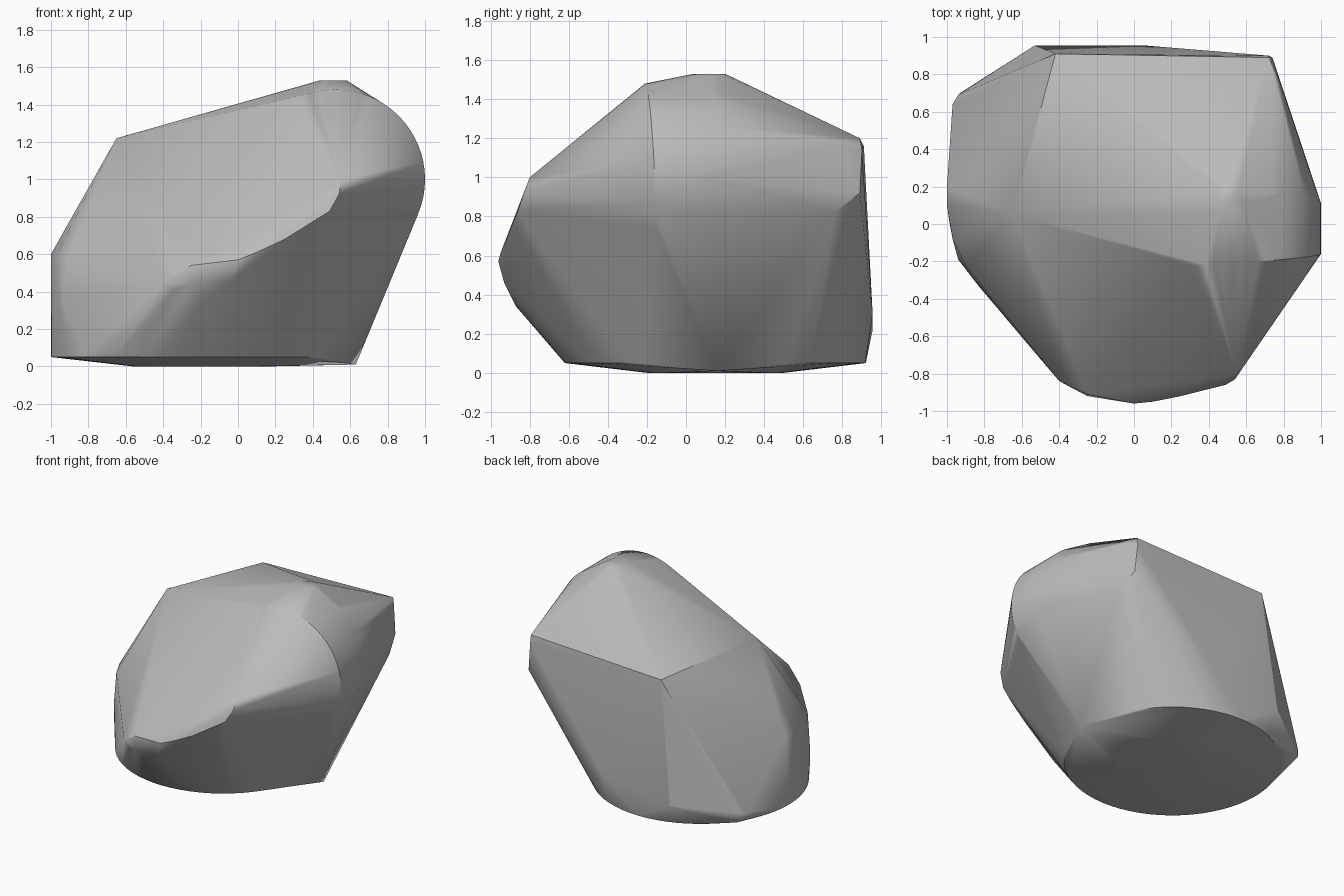
import bpy
import bmesh
from math import cos, sin, pi, radians
from mathutils import Vector

default_cube = bpy.data.objects.get("Cube")
if default_cube:
    bpy.data.objects.remove(default_cube, do_unlink=True)


def ring(centre, u, v, count=64):
    """Points of a circle or ellipse spanned by two radius vectors."""
    centre, u, v = Vector(centre), Vector(u), Vector(v)
    steps = [2 * pi * i / count for i in range(count)]
    return [centre + u * cos(a) + v * sin(a) for a in steps]


def make_material(name, colour):
    material = bpy.data.materials.new(name)
    material.use_nodes = True
    material.diffuse_color = colour
    shader = material.node_tree.nodes["Principled BSDF"]
    shader.inputs["Base Color"].default_value = colour
    return material


def hull_object(name, points, material):
    """Wrap a tight convex skin round the guide points."""
    bm = bmesh.new()
    for point in points:
        bm.verts.new(point)
    bmesh.ops.convex_hull(bm, input=bm.verts[:], use_existing_faces=False)
    loose = [vert for vert in bm.verts if not vert.link_faces]
    bmesh.ops.delete(bm, geom=loose, context="VERTS")
    bmesh.ops.recalc_face_normals(bm, faces=bm.faces[:])
    mesh = bpy.data.meshes.new(name)
    bm.to_mesh(mesh)
    bm.free()
    mesh.materials.append(material)
    obj = bpy.data.objects.new(name, mesh)
    bpy.context.collection.objects.link(obj)
    return obj


# Round underside with a slightly smaller flat foot
base = ring((-.23, .15, .05), (.77, 0, 0), (0, .77, 0))
foot = ring((-.2, .15, 0), (.36, 0, 0), (0, .35, 0))
foot_corner = [(.63, .16, .01)]

# Rounded shoulder: two slightly tilted discs
shoulder_front = ring((.52, -.19, 1), (.48, .03, 0), (0, -.02, .48))
shoulder_back = ring((.52, .13, 1), (.48, -.02, 0), (0, .05, .48))
peak = ring((.51, .12, 1.53), (.07, 0, 0), (0, .08, 0), 8)

# Curved ridge sweeping down across the front
front_ridge = [
    (.55, -.8, 1), (.54, -.83, .92), (.49, -.86, .83), (.4, -.88, .76),
    (.25, -.92, .68), (.1, -.95, .61), (0, -.96, .57), (-.25, -.91, .54),
    (-.25, -.92, .44), (-.03, -.93, .46), (-.2, -.87, .34),
    (-.4, -.84, .45), (-.34, -.86, .41),
]

# Left side bulge and the high left corner
left_bulge = [
    (-.65, .05, 1.22), (-1, .2, .6), (-1, .1, .6), (-.97, -.08, .6),
    (-.9, -.22, .6), (-.94, -.19, .36), (-.94, -.19, .22),
]

# Back corners, upper and lower
back_corners = [
    (-.42, .91, 1.16), (.72, .89, 1.2), (.72, .9, 1.14), (.74, .89, .92),
    (.78, .76, 1.17), (.78, .76, .82), (.05, .955, .3), (-.53, .955, .22),
    (-.93, .7, .1), (-.94, .69, .17), (-.97, .64, .16),
]

guide_points = (base + foot + foot_corner + shoulder_front + shoulder_back
                + peak + front_ridge + left_bulge + back_corners)
grey = make_material("stone grey", (.5, .5, .5, 1))
stone = hull_object("faceted_stone", guide_points, grey)

# Soft shading over the rounded areas, crisp main edges
bpy.ops.object.select_all(action="DESELECT")
stone.select_set(True)
bpy.context.view_layer.objects.active = stone
bpy.ops.object.shade_smooth_by_angle(angle=radians(30))
weighting = stone.modifiers.new("even_shading", "WEIGHTED_NORMAL")
weighting.keep_sharp = True
